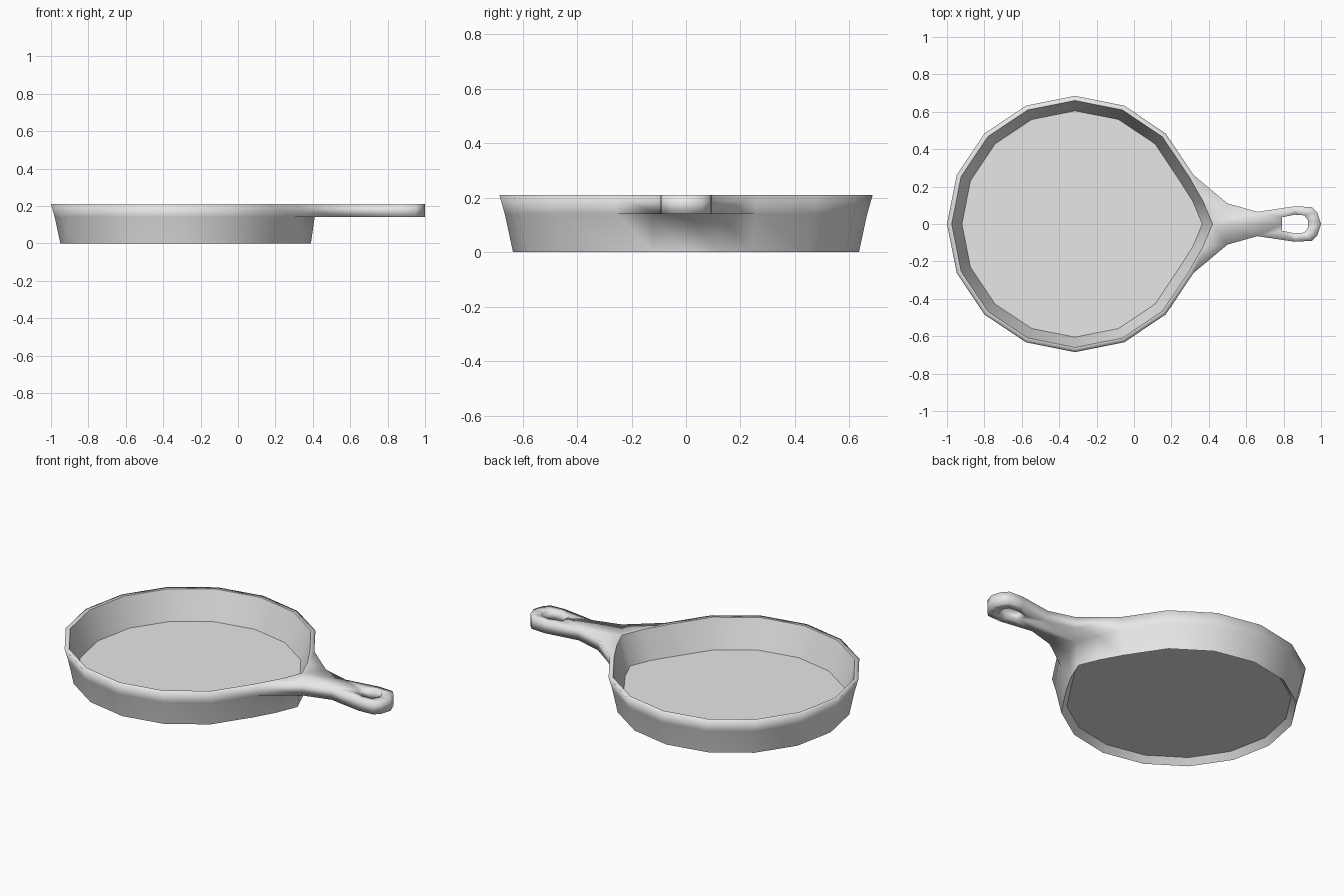
import bpy, bmesh, math

if "Cube" in bpy.data.objects:
    bpy.data.objects.remove(bpy.data.objects["Cube"])

CX, SIDES = -0.315, 16
TOP, MID, FLOOR, UNDER = 0.21, 0.14, 0.042, 0.037

metal = bpy.data.materials.new("grey metal")
metal.diffuse_color = (0.8, 0.8, 0.8, 1)
metal.use_nodes = True
metal.node_tree.nodes["Principled BSDF"].inputs["Base Color"].default_value = metal.diffuse_color

bm = bmesh.new()


def arc(r, z):
    """Regular part of a ring: 15 corners, leaving the handle side open."""
    pts = []
    for k in range(1, SIDES):
        a = 2 * math.pi * k / SIDES
        pts.append(bm.verts.new((CX + r * math.cos(a), r * math.sin(a), z)))
    return pts


def ring(r, z, tip):
    """Closed ring with a blunt point towards the handle."""
    nose = [(tip - 0.05, -0.12), (tip, 0), (tip - 0.05, 0.12)]
    return arc(r, z) + [bm.verts.new((x, y, z)) for x, y in nose]


def bridge(a, b, closed=True):
    n = len(a)
    for i in range(n if closed else n - 1):
        j = (i + 1) % n
        bm.faces.new((a[i], a[j], b[j], b[i]))


# Pan bowl: cooking floor, inner wall, rim, outer wall, recessed underside
floor = ring(0.605, FLOOR, 0.365)
inner = ring(0.66, TOP, 0.42)
outer = arc(0.685, TOP)
mid = ring(0.665, MID, 0.41)
base = ring(0.635, 0, 0.39)
under = ring(0.605, UNDER, 0.365)
floor_face = bm.faces.new(floor)
under_face = bm.faces.new(under[::-1])
bridge(floor, inner)
bridge(inner[:15], outer, False)
bridge(outer, mid[:15], False)
bridge(mid, base)
bridge(base, under)

# Handle: half outline and half hanging hole, mirrored across y = 0
outline = [(0.50, 0.11), (0.66, 0.065), (0.86, 0.095), (0.95, 0.09), (0.98, 0.06), (1.0, 0)]
hole = [(0.79, 0), (0.79, 0.036), (0.86, 0.05), (0.91, 0.046), (0.93, 0.02), (0.93, 0)]
cache = {}


def vert(x, y, z):
    key = (x, y + 0.0, z)
    if key not in cache:
        cache[key] = bm.verts.new(key)
    return cache[key]


for side, root, near in ((1, 0, 17), (-1, 14, 15)):
    edge, eye = {}, {}
    for z, rim, start in ((TOP, inner, outer[root]), (MID, mid, mid[root])):
        edge[z] = [start] + [vert(x, side * y, z) for x, y in outline]
        eye[z] = [vert(x, side * y, z) for x, y in hole]
        wall = [rim[root], rim[near], rim[16]]
        if wall[0] is start:
            wall = wall[1:]
        bm.faces.new(wall + eye[z] + edge[z][::-1])
    bridge(edge[TOP], edge[MID], False)
    bridge(eye[TOP], eye[MID], False)

# Smooth casting with crisp edges around the floor, inner rim and underside
bmesh.ops.recalc_face_normals(bm, faces=bm.faces[:])
for f in bm.faces:
    f.smooth = f not in (floor_face, under_face)
for loop in (floor, inner, base, under):
    for i, v in enumerate(loop):
        e = bm.edges.get((v, loop[(i + 1) % len(loop)]))
        if e:
            e.smooth = False
bmesh.ops.triangulate(bm, faces=[f for f in bm.faces if len(f.verts) > 4])

mesh = bpy.data.meshes.new("skillet")
bm.to_mesh(mesh)
bm.free()
mesh.materials.append(metal)
bpy.context.collection.objects.link(bpy.data.objects.new("skillet", mesh))
